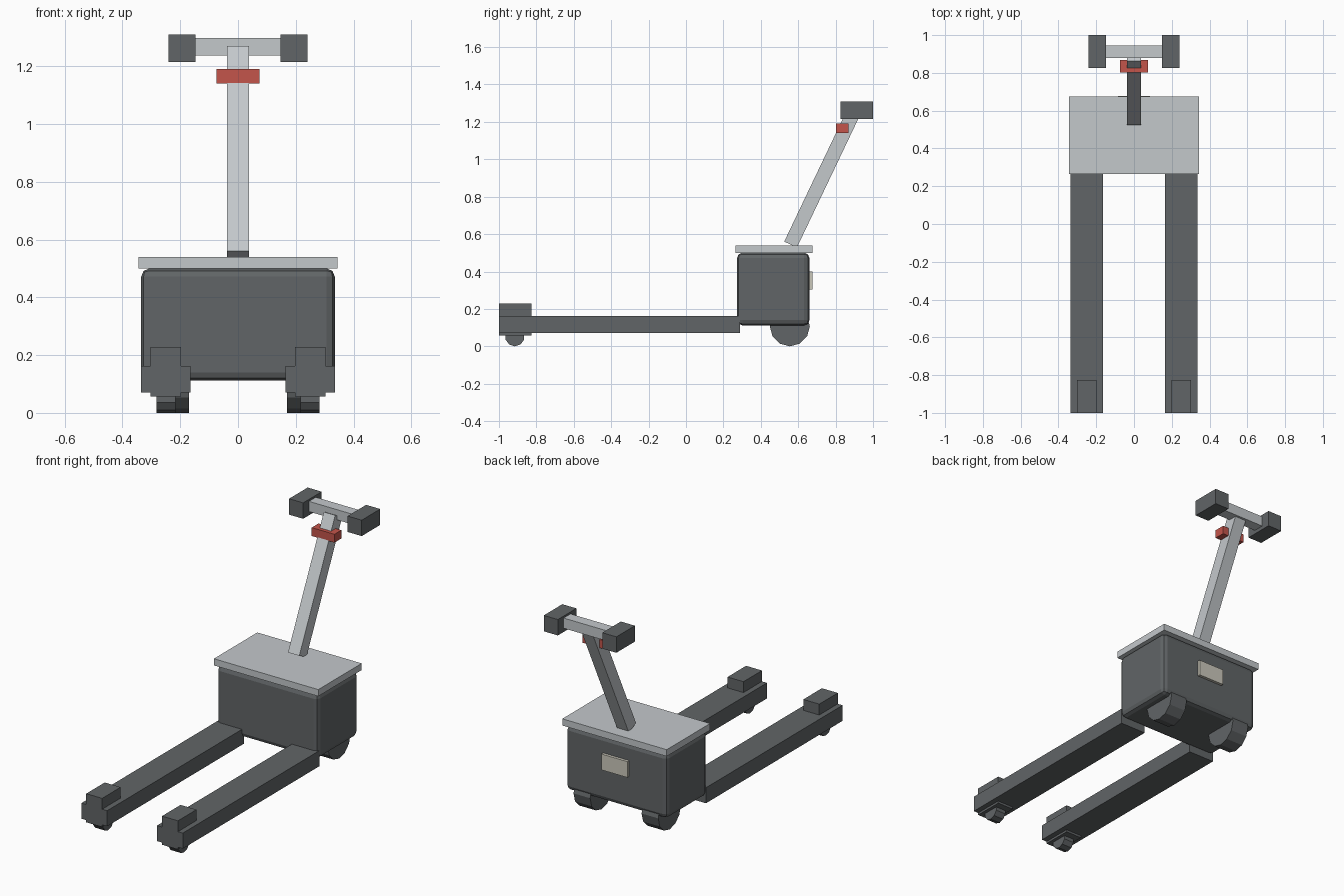
import bpy, bmesh
from math import radians, sin, cos
from mathutils import Matrix

if "Cube" in bpy.data.objects:
    bpy.data.objects.remove(bpy.data.objects["Cube"])


def material(name, rgb):
    m = bpy.data.materials.new(name)
    m.diffuse_color = (*rgb, 1)
    m.use_nodes = True
    m.node_tree.nodes["Principled BSDF"].inputs["Base Color"].default_value = m.diffuse_color
    return m


DARK = material("dark_grey", (0.12, 0.13, 0.135))
LIGHT = material("light_grey", (0.55, 0.58, 0.6))
RED = material("red", (0.55, 0.09, 0.07))
BEIGE = material("beige", (0.6, 0.58, 0.5))


def finish(name, bm, mat):
    mesh = bpy.data.meshes.new(name)
    bmesh.ops.recalc_face_normals(bm, faces=bm.faces)
    bm.to_mesh(mesh)
    bm.free()
    mesh.materials.append(mat)
    ob = bpy.data.objects.new(name, mesh)
    bpy.context.collection.objects.link(ob)
    return ob


def box(name, x, y, z, mat, tilt=0):
    """Box from (min, max) ranges, optionally tilted about x at its centre."""
    bm = bmesh.new()
    size = [r[1] - r[0] for r in (x, y, z)]
    bmesh.ops.create_cube(bm, size=1, matrix=Matrix.Diagonal((*size, 1)))
    ob = finish(name, bm, mat)
    ob.location = [(r[0] + r[1]) / 2 for r in (x, y, z)]
    ob.rotation_euler.x = tilt
    return ob


def wheel(name, x, y, radius, width, sides, mat):
    """Low-poly wheel on the ground with its axle along x."""
    bm = bmesh.new()
    bmesh.ops.create_cone(bm, cap_ends=True, segments=sides, radius1=radius,
                          radius2=radius, depth=width,
                          matrix=Matrix.Rotation(radians(90), 4, 'Y'))
    # one corner of the wheel touches the ground
    low = min(v.co.z for v in bm.verts)
    if low > -radius * 0.999:
        bmesh.ops.rotate(bm, verts=bm.verts,
                         matrix=Matrix.Rotation(radians(180 / sides), 3, 'X'))
    ob = finish(name, bm, mat)
    ob.location = (x, y, radius)
    return ob


# Power unit housing with rounded edges, lid and rear panel
body = box("body", (-0.335, 0.335), (0.273, 0.66), (0.112, 0.50), DARK)
bevel = body.modifiers.new("round_edges", 'BEVEL')
bevel.width = 0.028
bevel.segments = 2
box("top_plate", (-0.345, 0.345), (0.265, 0.675), (0.50, 0.54), LIGHT)
box("rear_panel", (-0.086, 0.086), (0.65, 0.677), (0.305, 0.40), BEIGE)

# Forks, tip blocks, wheels and hand grips on both sides
for side, s in (("left", -1), ("right", 1)):
    def span(a, b):
        return sorted((s * a, s * b))
    box(side + "_fork", span(0.165, 0.335), (-1.0, 0.29), (0.07, 0.163), DARK)
    box(side + "_fork_tip", span(0.198, 0.303), (-1.0, -0.825), (0.057, 0.228), DARK)
    wheel(side + "_fork_wheel", s * 0.25, -0.915, 0.052, 0.066, 10, DARK)
    wheel(side + "_drive_wheel", s * 0.225, 0.555, 0.107, 0.11, 12, DARK)
    box(side + "_grip", span(0.147, 0.24), (0.825, 1.0), (1.215, 1.31), DARK)

# Tilted tiller column, its crossbar and red switch
lean, length = radians(25.5), 0.787
cy = 0.559 + sin(lean) * length / 2
cz = 0.544 + cos(lean) * length / 2
h = 0.0375
box("tiller_column", (-h, h), (cy - h, cy + h),
    (cz - length / 2, cz + length / 2), LIGHT, -lean)
box("handle_bar", (-0.15, 0.15), (0.88, 0.945), (1.237, 1.298), LIGHT)
box("safety_switch", (-0.075, 0.075), (0.803, 0.868), (1.14, 1.19), RED)
